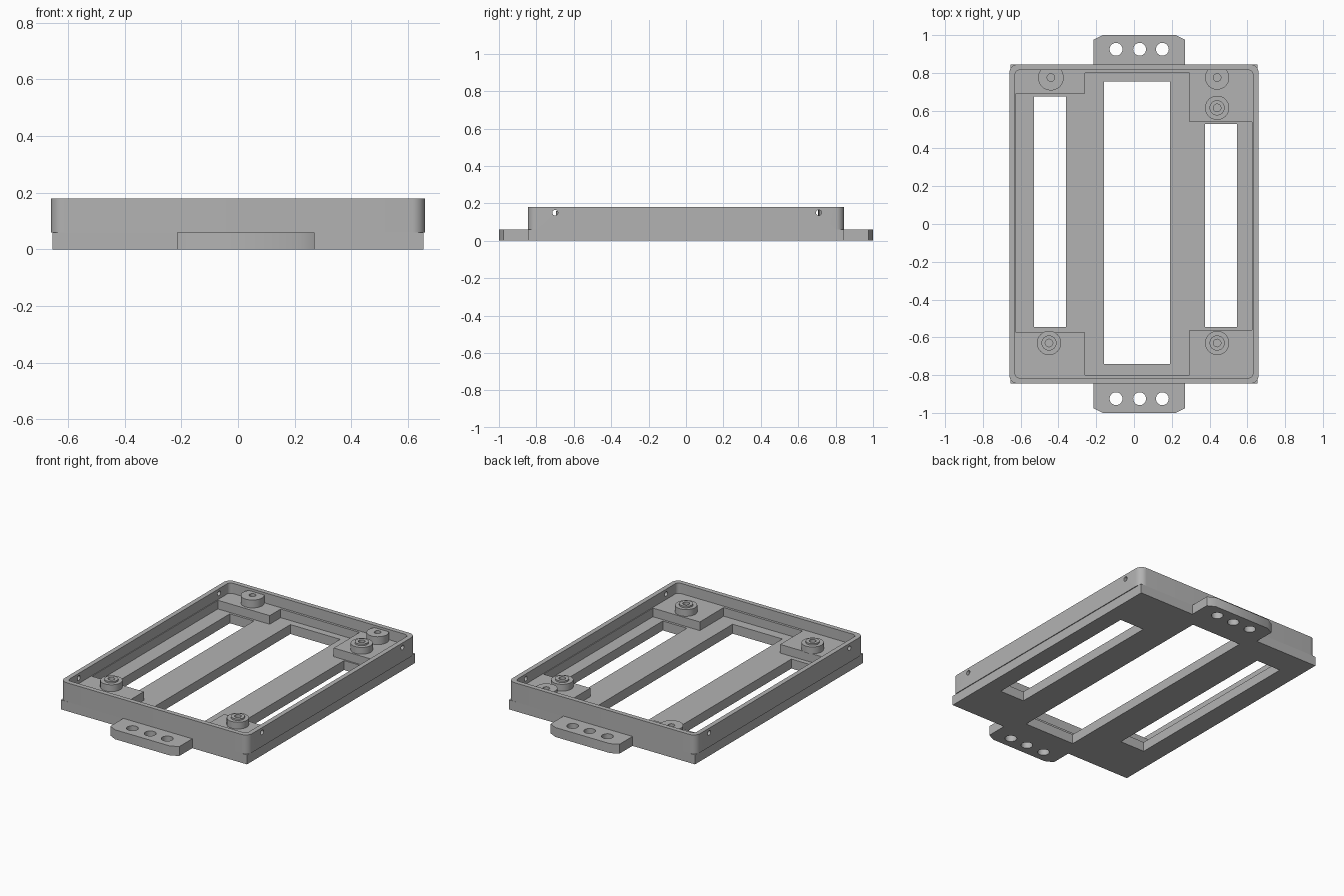
import bpy, bmesh, math

if "Cube" in bpy.data.objects:
    bpy.data.objects.remove(bpy.data.objects["Cube"], do_unlink=True)

grey = bpy.data.materials.new("grey plastic")
grey.use_nodes = True
colour = (0.45, 0.45, 0.45, 1)
grey.diffuse_color = colour
grey.node_tree.nodes["Principled BSDF"].inputs["Base Color"].default_value = colour


def rect(x0, x1, y0, y1):
    return [(x0, y0), (x1, y0), (x1, y1), (x0, y1)]


def circle(x, y, r, n=32):
    return [(x + r * math.cos(2 * math.pi * i / n), y + r * math.sin(2 * math.pi * i / n))
            for i in range(n)]


def rounded(hx, hy, r, steps=8):
    pts = []
    for k, (sx, sy) in enumerate([(1, 1), (-1, 1), (-1, -1), (1, -1)]):
        for i in range(steps + 1):
            a = math.pi / 2 * (k + i / steps)
            pts.append((sx * (hx - r) + r * math.cos(a), sy * (hy - r) + r * math.sin(a)))
    return pts


def prism(name, loops, z0, z1):
    """Extrude an outline (first loop) with holes (other loops) from z0 to z1."""
    curve = bpy.data.curves.new(name, "CURVE")
    curve.dimensions = "2D"
    curve.fill_mode = "BOTH"
    curve.extrude = (z1 - z0) / 2
    for loop in loops:
        spline = curve.splines.new("POLY")
        spline.points.add(len(loop) - 1)
        for point, (x, y) in zip(spline.points, loop):
            point.co = (x, y, 0, 1)
        spline.use_cyclic_u = True
    obj = bpy.data.objects.new(name, curve)
    bpy.context.collection.objects.link(obj)
    bpy.ops.object.select_all(action="DESELECT")
    obj.select_set(True)
    bpy.context.view_layer.objects.active = obj
    bpy.ops.object.convert(target="MESH")
    obj = bpy.context.view_layer.objects.active
    bm = bmesh.new()
    bm.from_mesh(obj.data)
    bmesh.ops.remove_doubles(bm, verts=bm.verts, dist=1e-4)
    bmesh.ops.translate(bm, verts=bm.verts, vec=(0, 0, (z0 + z1) / 2))
    bmesh.ops.recalc_face_normals(bm, faces=bm.faces)
    bm.to_mesh(obj.data)
    bm.free()
    obj.data.materials.clear()
    obj.data.materials.append(grey)
    bpy.ops.object.shade_smooth_by_angle(angle=math.radians(30))
    return obj


FLOOR, PAD, TOP = 0.06, 0.115, 0.18

# Base plate with a mounting tab at each end
tab = [(0.27, 0.845), (0.27, 0.975), (0.22, 1.0), (-0.165, 1.0), (-0.215, 0.975), (-0.215, 0.845)]
outline = ([(0.655, 0.845)] + tab + [(-0.655, 0.845), (-0.655, -0.845)]
           + [(x, -y) for x, y in reversed(tab)] + [(0.655, -0.845)])
windows = [rect(-0.53, -0.36, -0.545, 0.675),
           rect(-0.16, 0.19, -0.74, 0.755),
           rect(0.375, 0.545, -0.545, 0.53)]
tab_holes = [circle(x, s * 0.925, 0.034) for x in (-0.095, 0.03, 0.15) for s in (-1, 1)]
prism("base_plate", [outline] + windows + tab_holes, 0, FLOOR)

# Raised corner pads joined by a narrow ledge inside the wall
inner = [(-0.26, -0.8), (0.295, -0.8), (0.295, -0.56), (0.625, -0.56),
         (0.625, 0.54), (0.295, 0.54), (0.295, 0.8), (-0.26, 0.8),
         (-0.26, 0.69), (-0.625, 0.69), (-0.625, -0.575), (-0.26, -0.575)]
prism("corner_pads", [rect(-0.64, 0.64, -0.825, 0.825), inner], FLOOR, PAD)

# Surrounding wall with small screw holes through the long sides
wall = prism("wall", [rounded(0.66, 0.845, 0.045), rounded(0.63, 0.815, 0.025)], FLOOR, TOP)
for y, z in ((-0.7, 0.15), (0.71, 0.15)):
    bpy.ops.mesh.primitive_cylinder_add(vertices=16, radius=0.015, depth=2,
                                        location=(0, y, z), rotation=(0, math.pi / 2, 0))
    cutter = bpy.context.object
    cutter.name = "screw_hole_cutter"
    cutter.hide_render = True
    cut = wall.modifiers.new("screw_holes", "BOOLEAN")
    cut.operation = "DIFFERENCE"
    cut.solver = "EXACT"
    cut.object = cutter
    bpy.context.view_layer.objects.active = wall
    bpy.ops.object.modifier_apply(modifier=cut.name)
    bpy.data.objects.remove(cutter, do_unlink=True)

# Screw bosses with a raised collar
for name, x, y in (("front_right", -0.45, -0.63), ("front_left", 0.44, -0.63),
                   ("back_left", 0.44, 0.615)):
    prism(name + "_boss", [circle(x, y, 0.064), circle(x, y, 0.04)], PAD, 0.158)
    prism(name + "_collar", [circle(x, y, 0.04), circle(x, y, 0.02)], PAD, 0.168)

# Plain bosses against the back wall
for name, x, r in (("right", -0.44, 0.068), ("left", 0.44, 0.064)):
    prism("back_wall_boss_" + name, [circle(x, 0.775, r), circle(x, 0.775, 0.02)], PAD, 0.165)
